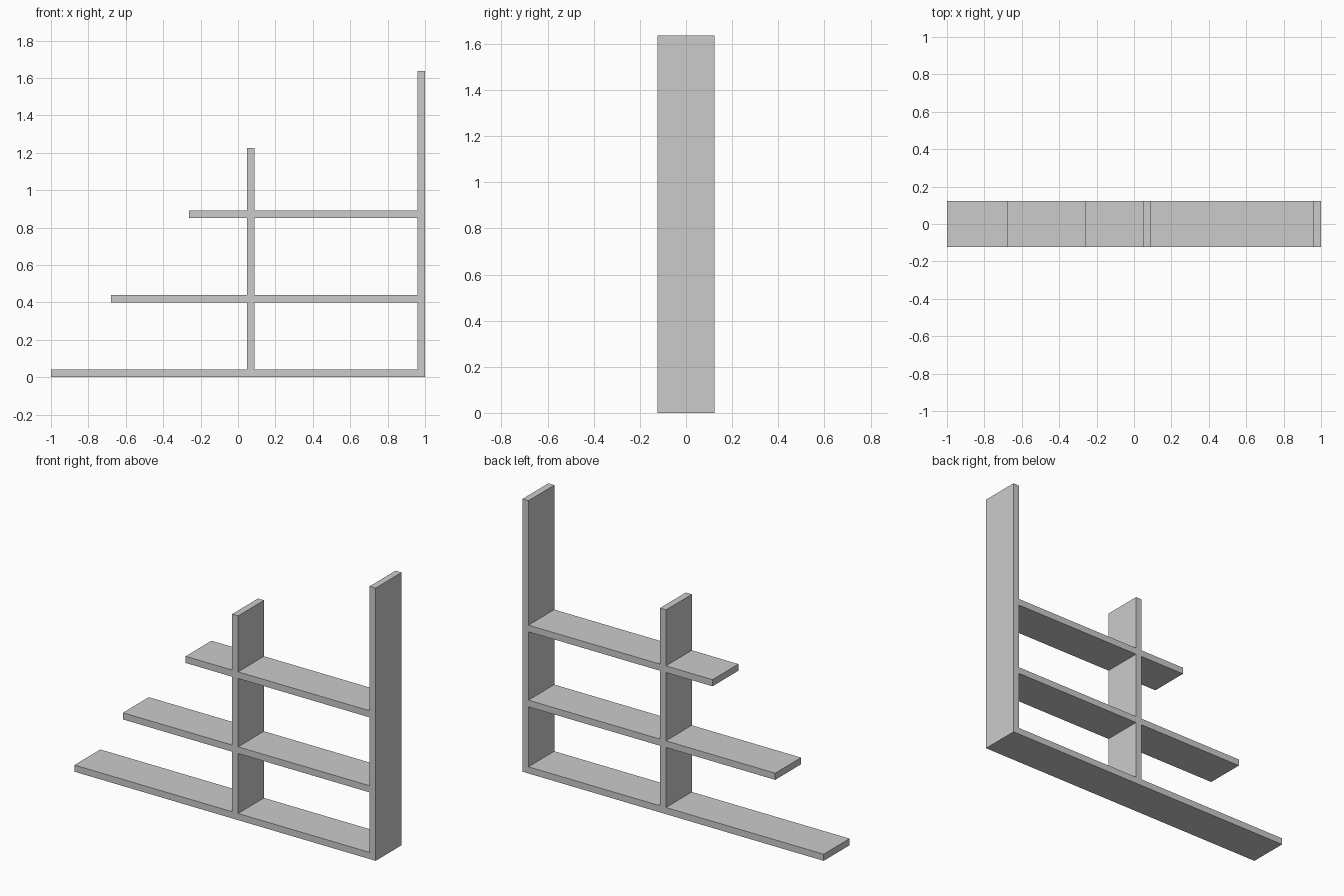
import bpy, bmesh

if "Cube" in bpy.data.objects:
    bpy.data.objects.remove(bpy.data.objects["Cube"])

DEPTH = 0.245
T = 0.04

# Boards as front-view rectangles: x0, x1, z0, z1
boards = [
    (-1.0, 1.0, 0.0, T),                 # bottom shelf
    (-0.678, 0.98, 0.40, 0.40 + T),      # middle shelf
    (-0.262, 0.98, 0.85, 0.85 + T),      # top shelf
    (0.047, 0.047 + T, 0.02, 1.226),     # inner upright
    (1.0 - T, 1.0, 0.0, 1.637),          # tall end upright
]


def covered(x, z):
    return any(a < x < b and c < z < d for a, b, c, d in boards)


# Fill the front profile cell by cell so crossing boards share one skin
xs = sorted({v for b in boards for v in b[:2]})
zs = sorted({v for b in boards for v in b[2:]})
bm = bmesh.new()
for x0, x1 in zip(xs, xs[1:]):
    for z0, z1 in zip(zs, zs[1:]):
        if covered((x0 + x1) / 2, (z0 + z1) / 2):
            bm.faces.new([bm.verts.new((x, -DEPTH / 2, z)) for x, z in
                          ((x0, z0), (x1, z0), (x1, z1), (x0, z1))])
bmesh.ops.remove_doubles(bm, verts=bm.verts, dist=1e-5)

# Extrude the profile through the depth of the shelves
ext = bmesh.ops.extrude_face_region(bm, geom=bm.faces[:], use_keep_orig=True)
moved = [g for g in ext["geom"] if isinstance(g, bmesh.types.BMVert)]
bmesh.ops.translate(bm, verts=moved, vec=(0, DEPTH, 0))
bmesh.ops.recalc_face_normals(bm, faces=bm.faces)

mesh = bpy.data.meshes.new("stepped_shelf")
bm.to_mesh(mesh)
bm.free()
bpy.context.collection.objects.link(bpy.data.objects.new("stepped_shelf", mesh))
